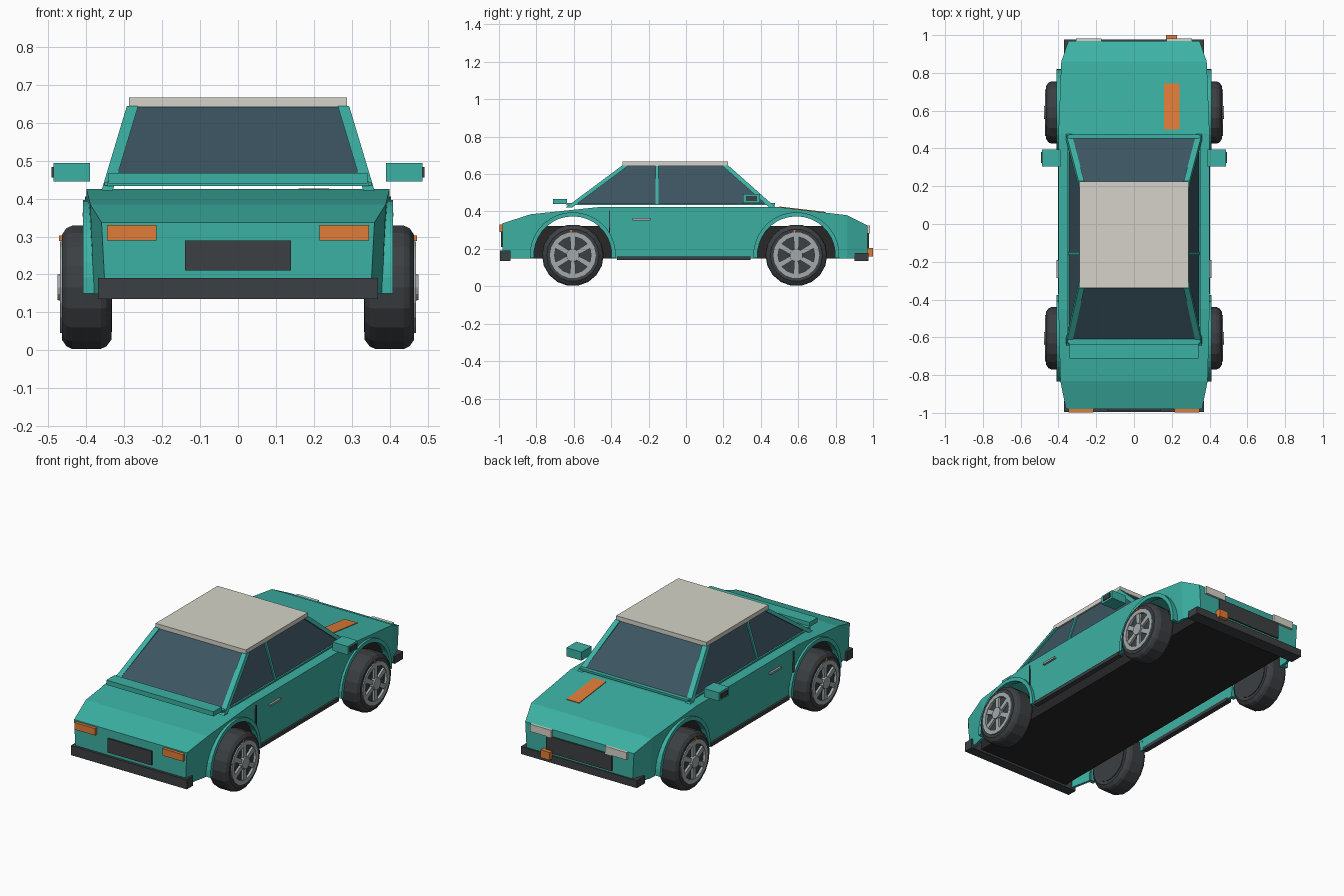
import bpy, bmesh, math
from mathutils import Vector

if "Cube" in bpy.data.objects:
    bpy.data.objects.remove(bpy.data.objects["Cube"])


def material(name, color):
    m = bpy.data.materials.new(name)
    m.diffuse_color = (*color, 1)
    m.use_nodes = True
    m.node_tree.nodes["Principled BSDF"].inputs["Base Color"].default_value = m.diffuse_color
    return m


TEAL = material("teal_paint", (0.045, 0.44, 0.37))
DARK = material("black_plastic", (0.045, 0.05, 0.055))
FLOOR = material("underside_black", (0.02, 0.02, 0.022))
GLASS = material("dark_glass", (0.045, 0.09, 0.12))
CREAM = material("cream", (0.66, 0.65, 0.58))
ORANGE = material("orange", (0.75, 0.2, 0.04))
METAL = material("wheel_grey", (0.36, 0.4, 0.41))


def make(name, verts, faces, mat):
    bm = bmesh.new()
    vs = [bm.verts.new(v) for v in verts]
    for f in faces:
        bm.faces.new([vs[i] for i in f])
    bmesh.ops.recalc_face_normals(bm, faces=bm.faces)
    me = bpy.data.meshes.new(name)
    bm.to_mesh(me)
    bm.free()
    ob = bpy.data.objects.new(name, me)
    if mat:
        me.materials.append(mat)
    bpy.context.collection.objects.link(ob)
    return ob


def rings(name, loops, mat, closed=False):
    """Skin a list of equal-length loops; cap the ends unless closed."""
    n, k = len(loops[0]), len(loops)
    faces = [(i * n + j, i * n + (j + 1) % n, (i + 1) % k * n + (j + 1) % n, (i + 1) % k * n + j)
             for i in range(k if closed else k - 1) for j in range(n)]
    if not closed:
        faces += [tuple(range(n)), tuple(range((k - 1) * n, k * n))]
    return make(name, [v for l in loops for v in l], faces, mat)


def box(name, x, y, z, mat):
    return rings(name, [[(x[0], y[0], h), (x[1], y[0], h), (x[1], y[1], h), (x[0], y[1], h)] for h in z], mat)


def beam(name, a, b, w, d, mat):
    """Square bar between two points, w along x and d along y."""
    loops = [[(p[0] + i * w / 2, p[1] + j * d / 2, p[2]) for i, j in ((-1, -1), (1, -1), (1, 1), (-1, 1))]
             for p in (a, b)]
    return rings(name, loops, mat)


def lathe(name, profile, y, z, seg, mat, closed=False, a0=0.0):
    """Revolve (x, radius) points around a wheel axle."""
    loops = [[(x, y + r * math.cos(a0 + 2 * math.pi * i / seg), z + r * math.sin(a0 + 2 * math.pi * i / seg))
              for i in range(seg)] for x, r in profile]
    return rings(name, loops, mat, closed)


def cut(ob, cutter):
    m = ob.modifiers.new("cut", 'BOOLEAN')
    m.operation, m.solver, m.object = 'DIFFERENCE', 'EXACT', cutter
    cutter.hide_render = True
    cutter.hide_viewport = True


# Body shell: stations of (y, half width, top height)
stations = [(-0.98, 0.36, 0.337), (-0.83, 0.39, 0.385), (-0.45, 0.40, 0.425),
            (0.48, 0.40, 0.425), (0.86, 0.385, 0.38), (0.97, 0.347, 0.325)]


def hull(name, inset, low, mat):
    loops = []
    for i, (y, w, t) in enumerate(stations):
        y += inset * (i == 0) - inset * (i == len(stations) - 1)
        w, t = w - inset, t - inset
        loops.append([(-w + 0.01, y, low), (w - 0.01, y, low), (w, y, t), (-w, y, t)])
    return rings(name, loops, mat)


AXLES = {"rear": -0.605, "front": 0.59}
WZ = 0.166
body = hull("body_shell", 0, 0.148, TEAL)
cut(body, hull("cavity_cutter", 0.016, 0.10, None))
for end, y in AXLES.items():
    cut(body, lathe(end + "_arch_cutter", [(-0.6, 0.212), (0.6, 0.212)], y, WZ, 32, None))

# Underbody, bumpers, end fittings
box("underbody", (-0.30, 0.30), (-0.96, 0.95), (0.148, 0.322), FLOOR)
box("rear_bumper", (-0.37, 0.37), (-0.995, -0.937), (0.135, 0.19), DARK)
box("front_bumper", (-0.37, 0.37), (0.90, 0.977), (0.135, 0.178), DARK)
box("rear_panel", (-0.14, 0.14), (-0.99, -0.97), (0.21, 0.29), DARK)
box("front_grille", (-0.21, 0.21), (0.95, 0.978), (0.19, 0.285), DARK)
box("front_indicator", (0.17, 0.228), (0.965, 1.0), (0.16, 0.205), ORANGE)

# Hood stripe following the slope
hz = lambda y: 0.425 - (y - 0.48) * 0.045 / 0.38
rings("hood_stripe", [[(0.16, y, hz(y) - 0.003), (0.24, y, hz(y) - 0.003), (0.24, y, hz(y) + 0.004),
                       (0.16, y, hz(y) + 0.004)] for y in (0.50, 0.745)], ORANGE)

# Cabin: glass block, roof, spoiler, cross rails
B, T = 0.437, 0.645


def ring4(w, y0, y1, z):
    return [(-w, y0, z), (w, y0, z), (w, y1, z), (-w, y1, z)]


rings("cabin_glass", [ring4(0.345, -0.62, 0.462, B), ring4(0.278, -0.328, 0.213, T)], GLASS)
box("roof", (-0.288, 0.288), (-0.34, 0.225), (T - 0.003, 0.667), CREAM)
box("spoiler", (-0.342, 0.342), (-0.712, -0.637), (0.44, 0.467), TEAL)
box("rear_window_rail", (-0.345, 0.345), (-0.638, -0.61), (B - 0.004, B + 0.008), TEAL)
box("windshield_rail", (-0.345, 0.345), (0.452, 0.475), (B - 0.004, B + 0.008), TEAL)

for s, side in ((1, "right"), (-1, "left")):
    def sbox(name, x, y, z, mat):
        return box(f"{side}_{name}", sorted((s * x[0], s * x[1])), y, z, mat)

    # Pillars and window sill
    beam(side + "_rear_pillar", (s * 0.345, -0.625, 0.422), (s * 0.278, -0.325, T), 0.03, 0.034, TEAL)
    beam(side + "_front_pillar", (s * 0.345, 0.462, 0.422), (s * 0.278, 0.210, T), 0.03, 0.034, TEAL)
    beam(side + "_door_pillar", (s * 0.343, -0.155, B), (s * 0.279, -0.155, T), 0.016, 0.016, TEAL)
    sbox("window_sill", (0.335, 0.352), (-0.63, 0.47), (B - 0.003, B + 0.006), TEAL)
    # Mirror
    sbox("mirror", (0.39, 0.487), (0.305, 0.395), (0.445, 0.494), TEAL)
    sbox("mirror_cap", (0.48, 0.492), (0.322, 0.38), (0.456, 0.483), DARK)
    # Door handle, door seam, side skirt
    sbox("door_handle", (0.39, 0.41), (-0.285, -0.19), (0.353, 0.364), METAL)
    sbox("door_seam", (0.39, 0.404), (-0.412, -0.406), (0.27, 0.405), DARK)
    sbox("side_skirt", (0.372, 0.402), (-0.37, 0.345), (0.14, 0.16), DARK)
    # Lamps
    sbox("tail_light", (0.215, 0.346), (-0.997, -0.97), (0.29, 0.33), ORANGE)
    sbox("headlight", (0.172, 0.308), (0.95, 0.983), (0.283, 0.326), CREAM)

    for end, y in AXLES.items():
        tag = f"{side}_{end}_"
        # Wheel arch trim
        arc = [math.radians(-4 + 188 * i / 18) for i in range(19)]
        rings(tag + "arch_trim", [[(s * x, y + r * math.cos(a), WZ + r * math.sin(a)) for x, r in
                                   ((0.375, 0.208), (0.409, 0.208), (0.409, 0.23), (0.375, 0.23))]
                                  for a in arc], TEAL)
        # Tyre, rim, hub
        tyre = [(0.336, 0.118), (0.334, 0.14), (0.347, 0.158), (0.362, 0.165),
                (0.438, 0.165), (0.453, 0.158), (0.465, 0.14), (0.463, 0.118)]
        lathe(tag + "tyre", [(s * a, b) for a, b in tyre], y, WZ, 18, DARK, True)
        lathe(tag + "wheel_disc", [(s * 0.332, 0.12), (s * 0.455, 0.12)], y, WZ, 18, DARK)
        rim = [(0.45, 0.098), (0.47, 0.098), (0.47, 0.123), (0.45, 0.123)]
        lathe(tag + "rim", [(s * a, b) for a, b in rim], y, WZ, 18, METAL, True)
        lathe(tag + "hub", [(s * 0.45, 0.036), (s * 0.476, 0.034)], y, WZ, 12, METAL)
        # Spokes
        for k in range(6):
            a = math.radians(30 + 60 * k)
            d, n = Vector((0, math.cos(a), math.sin(a))), Vector((0, -math.sin(a), math.cos(a)))
            c = Vector((0, y, WZ))
            rings(f"{tag}spoke_{k + 1}", [[c + d * r + n * t * w + Vector((s * x, 0, 0)) for t, w, x in
                                           ((-1, h, 0.45), (1, h, 0.45), (1, h, 0.468), (-1, h, 0.468))]
                                          for r, h in ((0.025, 0.012), (0.105, 0.015))], METAL)
        # Valve mark
        sbox(f"{end}_valve", (0.455, 0.472), (y - 0.014, y - 0.004), (0.288, 0.302), ORANGE)
